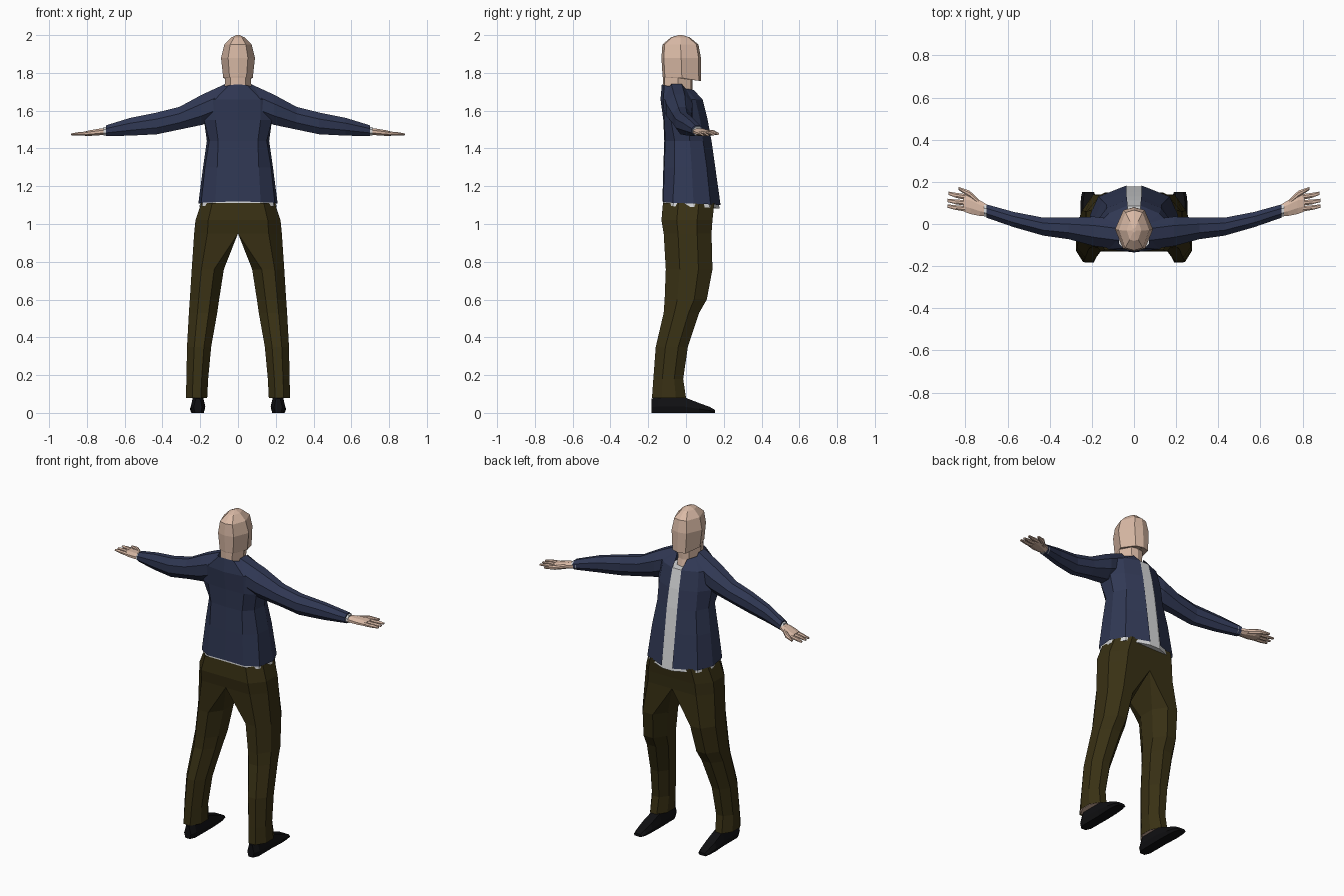
import bpy, bmesh


def material(name, rgb):
    m = bpy.data.materials.new(name)
    m.diffuse_color = (*rgb, 1)
    return m


NAVY = material("navy_cloth", (0.030, 0.040, 0.090))
OLIVE = material("olive_cloth", (0.040, 0.030, 0.007))
SKIN = material("skin", (0.70, 0.49, 0.38))
WHITE = material("white_cloth", (0.68, 0.69, 0.70))
BLACK = material("black_leather", (0.005, 0.005, 0.006))


def loft(name, rings, mat, closed=True, caps=True):
    """Skin a list of equal-length rings and mirror the result across x."""
    bm = bmesh.new()
    rows = [[bm.verts.new(p) for p in r] for r in rings]
    n = len(rows[0])
    for a, b in zip(rows, rows[1:]):
        for i in range(n if closed else n - 1):
            j = (i + 1) % n
            bm.faces.new((a[i], a[j], b[j], b[i]))
    if caps:
        bm.faces.new(rows[0])
        bm.faces.new(rows[-1])
    bmesh.ops.remove_doubles(bm, verts=bm.verts, dist=0.0005)
    bmesh.ops.recalc_face_normals(bm, faces=bm.faces)
    me = bpy.data.meshes.new(name)
    bm.to_mesh(me)
    bm.free()
    me.materials.append(mat)
    ob = bpy.data.objects.new(name, me)
    bpy.context.collection.objects.link(ob)
    mod = ob.modifiers.new("mirror", 'MIRROR')
    mod.use_clip = True
    mod.merge_threshold = 0.001
    return ob


def octagon(a0, a1, b0, b1, c0=0.3, c1=0.3):
    """Rectangle with cut corners; c0/c1 are the cuts on the low/high a side."""
    w, h = a1 - a0, b1 - b0
    return [(a0 + c0 * w, b0), (a1 - c1 * w, b0), (a1, b0 + c1 * h),
            (a1, b1 - c1 * h), (a1 - c1 * w, b1), (a0 + c0 * w, b1),
            (a0, b1 - c0 * h), (a0, b0 + c0 * h)]


def ring_x(x, y0, y1, z0, z1):
    return [(x, y, z) for y, z in octagon(y0, y1, z0, z1)]


# Torso half sections: height, front drop, then points from back to front
torso = [
    (1.12, -.02, [(0, -.125), (.12, -.12), (.195, -.07), (.21, .04), (.17, .13), (.035, .183)]),
    (1.30, 0, [(0, -.12), (.11, -.115), (.175, -.06), (.185, .03), (.15, .11), (.035, .155)]),
    (1.44, 0, [(0, -.115), (.105, -.11), (.152, -.06), (.165, .02), (.13, .09), (.035, .135)]),
    (1.55, 0, [(0, -.12), (.12, -.115), (.18, -.08), (.18, .01), (.13, .075), (.033, .115)]),
    (1.66, 0, [(0, -.135), (.12, -.12), (.18, -.085), (.18, -.01), (.12, .05), (.03, .088)]),
    (1.74, -.03, [(0, -.128), (.05, -.115), (.085, -.08), (.085, -.04), (.06, 0), (.035, .04)]),
]


def drop(z, d, i):
    return z + d * i / 5


loft("jacket_body", [[(x, y, drop(z, d, i)) for i, (x, y) in enumerate(p)]
                     for z, d, p in torso], NAVY, closed=False, caps=False)

# Shirt: a slightly smaller closed copy that shows at the hem and the opening
shirt = []
for k, (z, d, p) in enumerate(torso[:5]):
    low = 0.018 if k == 0 else 0
    row = [(x * .97, y * .97, drop(z, d, i) - low) for i, (x, y) in enumerate(p)]
    shirt.append(row + [(0, row[-1][1], row[-1][2])])
loft("shirt", shirt, WHITE)

# Sleeves
loft("sleeve", [ring_x(*r) for r in [
    (.07, -.12, .02, 1.57, 1.74),
    (.19, -.105, .035, 1.525, 1.685),
    (.31, -.072, .03, 1.50, 1.62),
    (.43, -.055, .03, 1.475, 1.59),
    (.57, -.015, .057, 1.468, 1.562),
    (.70, .03, .093, 1.465, 1.522)]], NAVY)
loft("shirt_cuff", [ring_x(.68, .033, .088, 1.468, 1.518),
                    ring_x(.712, .036, .091, 1.469, 1.513)], WHITE)

# Hands
loft("palm", [ring_x(*r) for r in [
    (.69, .038, .088, 1.472, 1.508),
    (.73, .038, .112, 1.47, 1.505),
    (.775, .047, .14, 1.467, 1.498),
    (.81, .06, .142, 1.467, 1.49)]], SKIN)
for nm, y0, y1, x1, yt in [("little_finger", .06, .085, .885, .085),
                           ("middle_finger", .087, .113, .885, .112),
                           ("index_finger", .115, .142, .88, .146)]:
    loft(nm, [ring_x(.80, y0, y1, 1.468, 1.49),
              ring_x(.845, (y0 + yt) / 2 - .006, (y1 + yt) / 2 + .004, 1.468, 1.486),
              ring_x(x1, yt - .008, yt + .008, 1.47, 1.479)], SKIN)
loft("thumb", [ring_x(.735, .09, .115, 1.472, 1.50),
               ring_x(.78, .125, .158, 1.47, 1.496),
               ring_x(.833, .162, .176, 1.472, 1.483)], SKIN)

# Head and neck: height, half width, back, front, front lowering
head = []
for z, w, yb, yf, d in [(1.64, .06, -.11, .05, 0), (1.70, .066, -.122, .035, 0),
                        (1.775, .07, -.122, .035, -.005), (1.78, .078, -.124, .08, -.022),
                        (1.88, .09, -.13, .079, 0), (1.95, .072, -.125, .066, 0),
                        (1.988, .035, -.08, .02, 0), (2.0, .008, -.04, -.02, 0)]:
    m = (yb + yf) / 2
    head.append([(0, yb, z), (w * .58, yb * .88 + m * .12, z), (w, m, z + d * .3),
                 (w * .56, yf * .88 + m * .12, z + d), (0, yf, z + d)])
loft("head", head, SKIN)

# Trousers: the inner corners are square where both legs meet at x = 0
legs = []
for z, x0, x1, y0, y1, c in [(1.11, 0, .195, -.122, .15, 0), (1.02, 0, .225, -.13, .14, 0),
                             (.95, 0, .232, -.118, .135, 0), (.76, .075, .245, -.107, .14, .3),
                             (.60, .10, .255, -.113, .11, .3), (.53, .11, .26, -.118, .07, .3),
                             (.35, .142, .27, -.16, .01, .3), (.18, .158, .273, -.173, -.015, .3),
                             (.08, .163, .276, -.18, 0, .3)]:
    legs.append([(x, y, z) for x, y in octagon(x0, x1, y0, y1, c, .3)])
loft("trousers", legs, OLIVE, caps=False)

# Bare ankle filling the trouser opening
loft("ankle", [[(x, y, z) for x, y in octagon(.168, .268, -.175, -.006)]
               for z in (.084, .12)], SKIN)

# Shoes
loft("shoe", [[(x, y, z) for x, z in [(x0 + .008, 0), (x1 - .008, 0), (x1, h * .4),
                                      (x1 - .012, h), (x0 + .012, h), (x0, h * .4)]]
              for y, x0, x1, h in [(-.182, .19, .235, .075), (-.15, .175, .25, .085),
                                   (-.01, .173, .25, .083), (.07, .175, .255, .052),
                                   (.125, .18, .252, .032), (.153, .19, .245, .016)]], BLACK)
